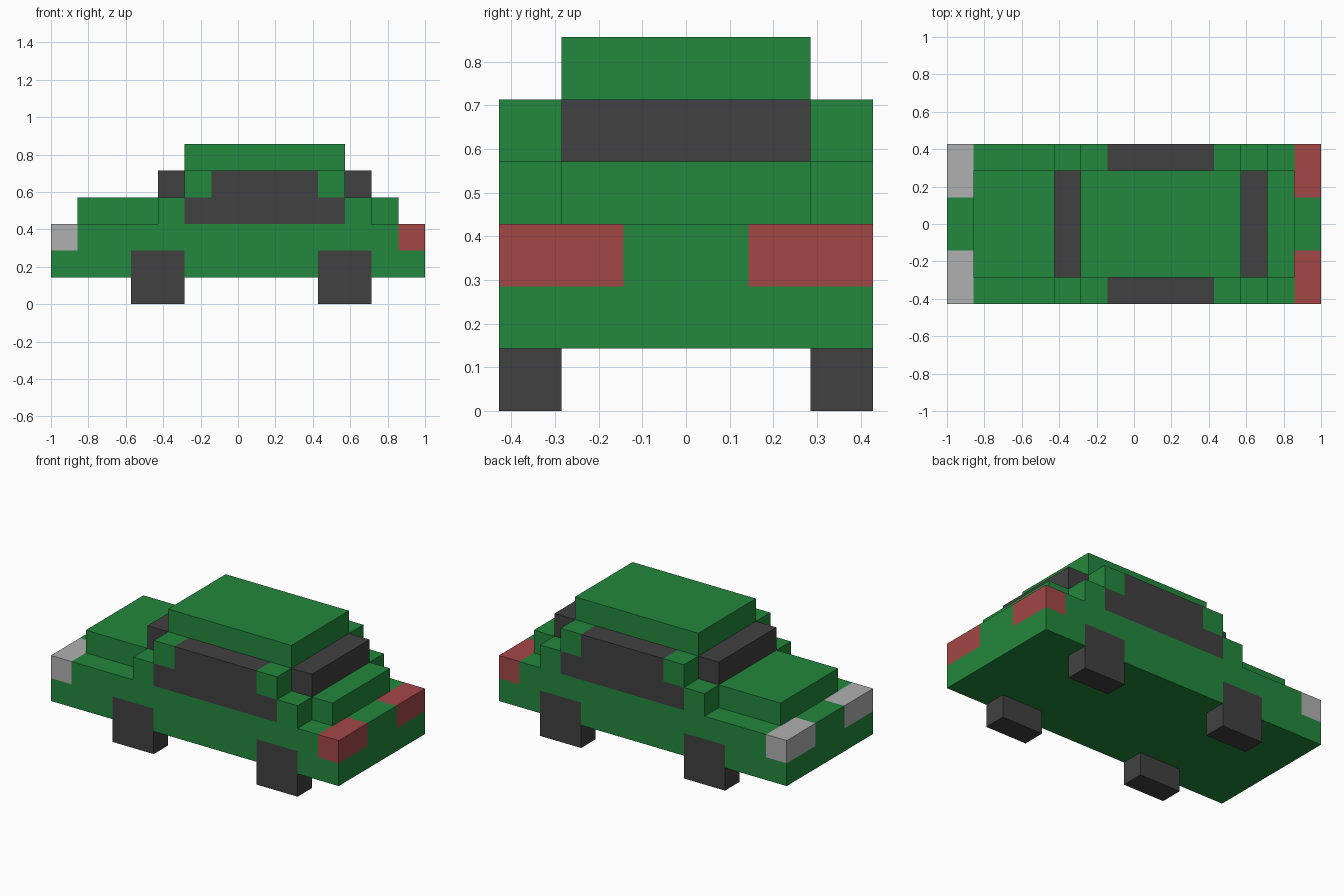
import bpy, bmesh

if "Cube" in bpy.data.objects:
    bpy.data.objects.remove(bpy.data.objects["Cube"])

U = 1 / 7  # size of one block


def material(name, r, g, b):
    m = bpy.data.materials.new(name)
    m.diffuse_color = (r, g, b, 1)
    m.use_nodes = True
    m.node_tree.nodes["Principled BSDF"].inputs["Base Color"].default_value = m.diffuse_color
    return m


GREEN = material("green paint", 0.0175, 0.245, 0.047)
DARK = material("dark grey", 0.053, 0.053, 0.053)
WHITE = material("light grey", 0.435, 0.435, 0.435)
RED = material("red", 0.37, 0.063, 0.063)

cells = {}   # block position -> part name
parts = {}   # part name -> material


def box(name, mat, x, y, z, mirror=False):
    """Fill a range of blocks; later parts replace earlier ones."""
    parts[name] = mat
    spans = [y, (-y[1], -y[0])] if mirror else [y]
    for y0, y1 in spans:
        for i in range(*x):
            for j in range(y0, y1):
                for k in range(*z):
                    cells[i, j, k] = name


# Green bodywork
box("lower_body", GREEN, (-7, 7), (-3, 3), (1, 3))
box("hood", GREEN, (-6, -3), (-2, 2), (3, 4))
box("trunk", GREEN, (5, 6), (-2, 2), (3, 4))
box("cabin", GREEN, (-3, 5), (-3, 3), (3, 4))
box("cabin", GREEN, (-2, 4), (-3, 3), (4, 5))
box("roof", GREEN, (-2, 4), (-2, 2), (5, 6))

# Glass
box("windscreen", DARK, (-3, -2), (-2, 2), (4, 5))
box("rear_window", DARK, (4, 5), (-2, 2), (4, 5))
box("side_windows", DARK, (-2, 4), (-3, -2), (3, 4), True)
box("side_windows", DARK, (-1, 3), (-3, -2), (4, 5), True)

# Lights and wheels
box("headlights", WHITE, (-7, -6), (-3, -1), (2, 3), True)
box("tail_lights", RED, (6, 7), (-3, -1), (2, 3), True)
box("front_wheels", DARK, (-4, -2), (-3, -2), (0, 2), True)
box("rear_wheels", DARK, (3, 5), (-3, -2), (0, 2), True)


def build(name, mat):
    """Mesh the outer skin of one part, merged into large flat faces."""
    bm = bmesh.new()
    for cell in [c for c, part in cells.items() if part == name]:
        for axis in range(3):
            for side in (0, 1):
                near = list(cell)
                near[axis] += 2 * side - 1
                if tuple(near) in cells:
                    continue
                corners = []
                for a, b in ((0, 0), (1, 0), (1, 1), (0, 1)):
                    p = list(cell)
                    p[axis] += side
                    p[(axis + 1) % 3] += a
                    p[(axis + 2) % 3] += b
                    corners.append(bm.verts.new([v * U for v in p]))
                bm.faces.new(corners if side else corners[::-1])
    bmesh.ops.remove_doubles(bm, verts=bm.verts, dist=0.001)
    bmesh.ops.dissolve_limit(bm, angle_limit=0.01, verts=bm.verts, edges=bm.edges)
    mesh = bpy.data.meshes.new(name)
    bm.to_mesh(mesh)
    bm.free()
    mesh.materials.append(mat)
    bpy.context.collection.objects.link(bpy.data.objects.new(name, mesh))


for part_name, part_mat in parts.items():
    build(part_name, part_mat)
